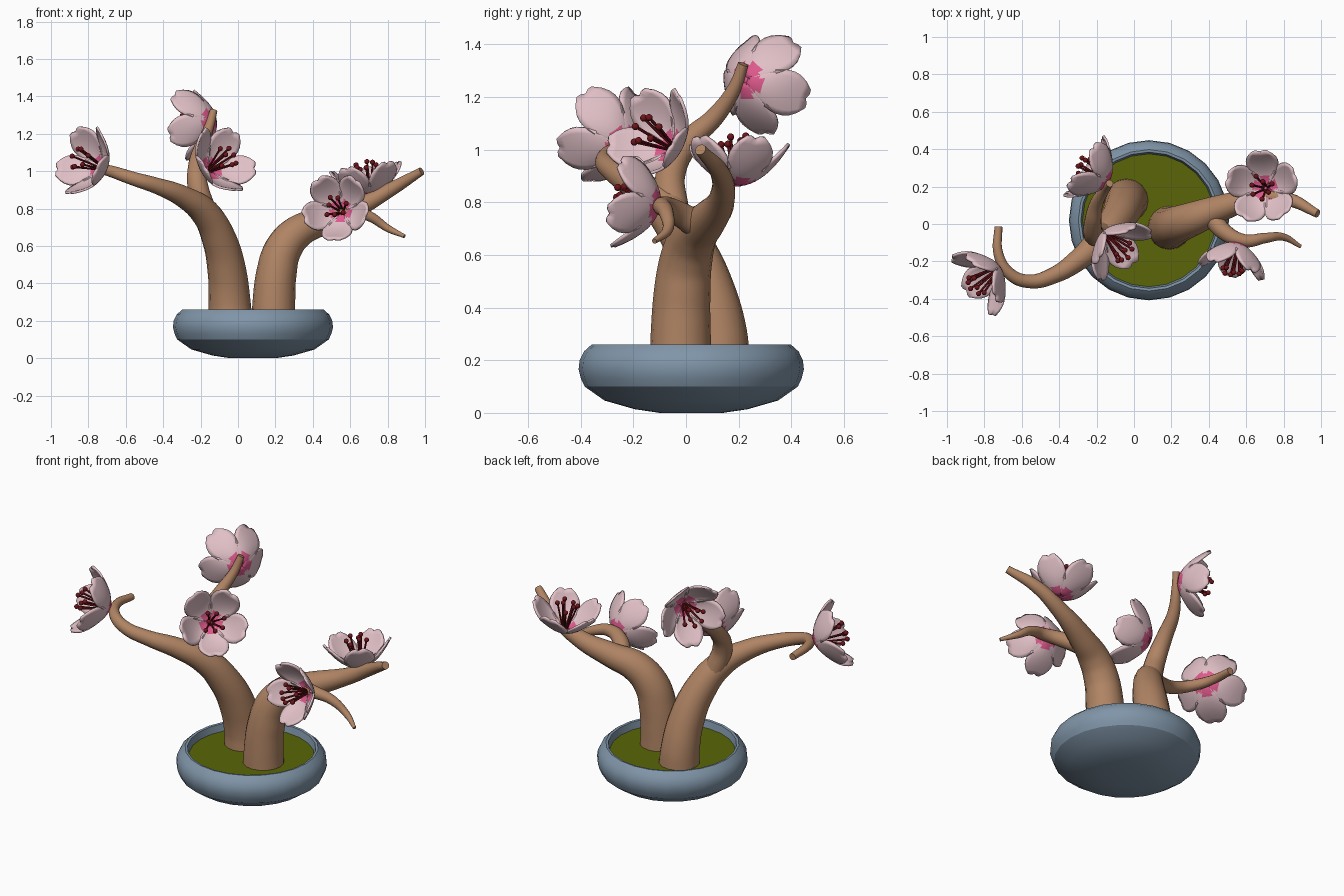
import bpy, bmesh, math
from mathutils import Vector, Matrix

if "Cube" in bpy.data.objects:
    bpy.data.objects.remove(bpy.data.objects["Cube"])


def material(name, rgb):
    m = bpy.data.materials.new(name)
    m.diffuse_color = (*rgb, 1)
    m.use_nodes = True
    m.node_tree.nodes["Principled BSDF"].inputs["Base Color"].default_value = m.diffuse_color
    return m


BOWL = material("glaze_blue", (0.216, 0.301, 0.392))
SOIL = material("moss_green", (0.10, 0.13, 0.002))
WOOD = material("bark_brown", (0.434, 0.231, 0.127))
PETAL = material("petal_pale_pink", (0.75, 0.53, 0.57))
HEART = material("petal_deep_pink", (0.73, 0.10, 0.262))
STAMEN = material("stamen_dark_red", (0.16, 0.007, 0.010))


def smooth(ob, angle):
    bpy.ops.object.select_all(action='DESELECT')
    ob.select_set(True)
    bpy.context.view_layer.objects.active = ob
    bpy.ops.object.shade_smooth_by_angle(angle=math.radians(angle))


def mesh_object(name, bm, mats, angle=40):
    me = bpy.data.meshes.new(name)
    bm.to_mesh(me)
    bm.free()
    for m in mats:
        me.materials.append(m)
    ob = bpy.data.objects.new(name, me)
    bpy.context.collection.objects.link(ob)
    smooth(ob, angle)
    return ob


def tubes(name, paths, mat, sides=4):
    """Tapered round tubes; each path point is (x, y, z, radius)."""
    cu = bpy.data.curves.new(name, 'CURVE')
    cu.dimensions = '3D'
    cu.bevel_depth = 1.0
    cu.bevel_resolution = sides
    cu.use_fill_caps = True
    cu.resolution_u = 6
    for path in paths:
        sp = cu.splines.new('BEZIER')
        sp.bezier_points.add(len(path) - 1)
        for bp, p in zip(sp.bezier_points, path):
            bp.co = p[:3]
            bp.radius = p[3]
            bp.handle_left_type = bp.handle_right_type = 'AUTO'
    cu.materials.append(mat)
    ob = bpy.data.objects.new(name, cu)
    bpy.context.collection.objects.link(ob)
    bpy.ops.object.select_all(action='DESELECT')
    ob.select_set(True)
    bpy.context.view_layer.objects.active = ob
    bpy.ops.object.convert(target='MESH')
    smooth(bpy.context.view_layer.objects.active, 50)


def lathe(name, profile, centre, mat, angle, n=24):
    bm = bmesh.new()
    rings = [[bm.verts.new((centre[0] + r * math.cos(2 * math.pi * i / n),
                            centre[1] + r * math.sin(2 * math.pi * i / n), z))
              for i in range(n)] for r, z in profile]
    for a, b in zip(rings, rings[1:]):
        for i in range(n):
            j = (i + 1) % n
            bm.faces.new((a[i], a[j], b[j], b[i]))
    bm.faces.new(rings[0][::-1])
    bm.faces.new(rings[-1])
    return mesh_object(name, bm, [mat], angle)


# Pot and moss
C = (0.08, 0.02)
lathe("bowl", [(0.12, 0.0), (0.215, 0.014), (0.33, 0.047), (0.405, 0.10), (0.419, 0.13),
               (0.428, 0.165), (0.424, 0.20), (0.408, 0.233), (0.378, 0.26),
               (0.364, 0.258), (0.35, 0.19)], C, BOWL, 26)
lathe("moss", [(0.345, 0.18), (0.356, 0.215)], C, SOIL, 30)

# Trunks and branches
tubes("left_trunk", [[
    (-0.04, 0.125, 0.19, 0.118), (-0.045, 0.12, 0.30, 0.112), (-0.06, 0.08, 0.47, 0.103),
    (-0.10, 0.01, 0.635, 0.092), (-0.175, -0.08, 0.775, 0.078), (-0.295, -0.19, 0.865, 0.058),
    (-0.43, -0.275, 0.92, 0.044), (-0.56, -0.307, 0.96, 0.037), (-0.665, -0.265, 0.995, 0.032),
    (-0.725, -0.16, 1.01, 0.026), (-0.725, -0.015, 1.0, 0.021)]], WOOD, 6)
tubes("upper_branch", [[
    (-0.12, -0.01, 0.66, 0.06), (-0.18, -0.055, 0.80, 0.062), (-0.215, -0.055, 0.92, 0.056),
    (-0.22, 0.01, 1.03, 0.046), (-0.20, 0.11, 1.125, 0.036), (-0.155, 0.185, 1.235, 0.026),
    (-0.13, 0.217, 1.325, 0.02)]], WOOD, 6)
tubes("right_trunk", [[
    (0.19, -0.02, 0.19, 0.118), (0.192, -0.02, 0.30, 0.114), (0.205, -0.015, 0.45, 0.108),
    (0.24, 0.0, 0.58, 0.10), (0.32, 0.03, 0.675, 0.09), (0.45, 0.08, 0.73, 0.073),
    (0.65, 0.135, 0.81, 0.05), (0.83, 0.13, 0.91, 0.037), (0.982, 0.055, 1.0, 0.022)]], WOOD, 6)
tubes("right_twig", [[
    (0.41, 0.05, 0.71, 0.055), (0.48, -0.04, 0.765, 0.045), (0.59, -0.09, 0.785, 0.036),
    (0.70, -0.075, 0.76, 0.028), (0.80, -0.07, 0.695, 0.02), (0.89, -0.12, 0.652, 0.01)]],
    WOOD, 6)

# Blossoms
WIDTHS = [0.012, 0.028, 0.045, 0.06, 0.072, 0.081, 0.086, 0.086, 0.079, 0.063, 0.036]
COLS = 8


def petal_point(i, j):
    """Cupped petal along +x with a slightly notched tip."""
    t, s = i / 10, j / (COLS / 2) - 1
    t -= 0.03 * (i / 10) ** 8 * max(0, 1 - 2 * abs(s))
    r = 0.012 + 0.192 * (t - 0.06 * t * t - 0.01 * t ** 3)
    z = 0.03 * t + 0.13 * t * t + 0.02 * s * s * math.sin(math.pi * t)
    return Vector((r, s * WIDTHS[i], z))


def blossom(name, base, direction, size=1.0):
    quat = Vector(direction).to_track_quat('Z', 'Y')
    M = Matrix.Translation(base) @ quat.to_matrix().to_4x4() @ Matrix.Scale(size, 4)
    # five petals, deep pink star near the middle
    bm = bmesh.new()
    for k in range(5):
        rot = M @ Matrix.Rotation(math.radians(54 + 72 * k), 4, 'Z')
        g = [[bm.verts.new(rot @ petal_point(i, j)) for j in range(COLS + 1)] for i in range(11)]
        for i in range(10):
            for j in range(COLS):
                f = bm.faces.new((g[i][j], g[i + 1][j], g[i + 1][j + 1], g[i][j + 1]))
                off = abs(j + 0.5 - COLS / 2)
                f.material_index = 1 if i < 3 and off < (4, 3, 2)[i] else 0
    cap = bmesh.ops.create_circle(bm, cap_ends=True, segments=10, radius=0.022,
                                  matrix=M @ Matrix.Translation((0, 0, 0.004)))
    for f in {f for v in cap['verts'] for f in v.link_faces}:
        f.material_index = 1
    ob = mesh_object(name + "_petals", bm, [PETAL, HEART], 45)
    mod = ob.modifiers.new("thickness", 'SOLIDIFY')
    mod.thickness = 0.012
    mod.offset = 0
    # stamens with round tips
    paths, bm = [], bmesh.new()
    for k in range(7):
        a = 2 * math.pi * k / 7 + 0.3
        spread = (0.065, 0.05, 0.06, 0.03)[k % 4]
        high = (0.15, 0.175, 0.16, 0.185)[k % 4]
        pts = [M @ Vector((r * math.cos(a), r * math.sin(a), z)) for r, z in
               ((0.01, 0.0), (0.45 * spread + 0.008, high * 0.5), (spread, high))]
        paths.append([(*p, 0.0058) for p in pts])
        bmesh.ops.create_icosphere(bm, subdivisions=2, radius=0.014,
                                   matrix=Matrix.Translation(pts[-1]))
    tubes(name + "_filaments", paths, STAMEN, 1)
    mesh_object(name + "_anthers", bm, [STAMEN], 60)


blossom("left_blossom", (-0.725, -0.235, 1.015), (-0.76, -0.54, 0.32), 1.02)
blossom("middle_blossom", (-0.155, -0.05, 1.005), (0.60, -0.66, 0.42))
blossom("top_blossom", (-0.14, 0.225, 1.265), (-0.82, 0.55, -0.08))
blossom("front_blossom", (0.555, -0.105, 0.785), (-0.24, -0.95, 0.17), 0.94)
blossom("right_blossom", (0.705, 0.192, 0.868), (-0.15, 0.04, 1.0))
